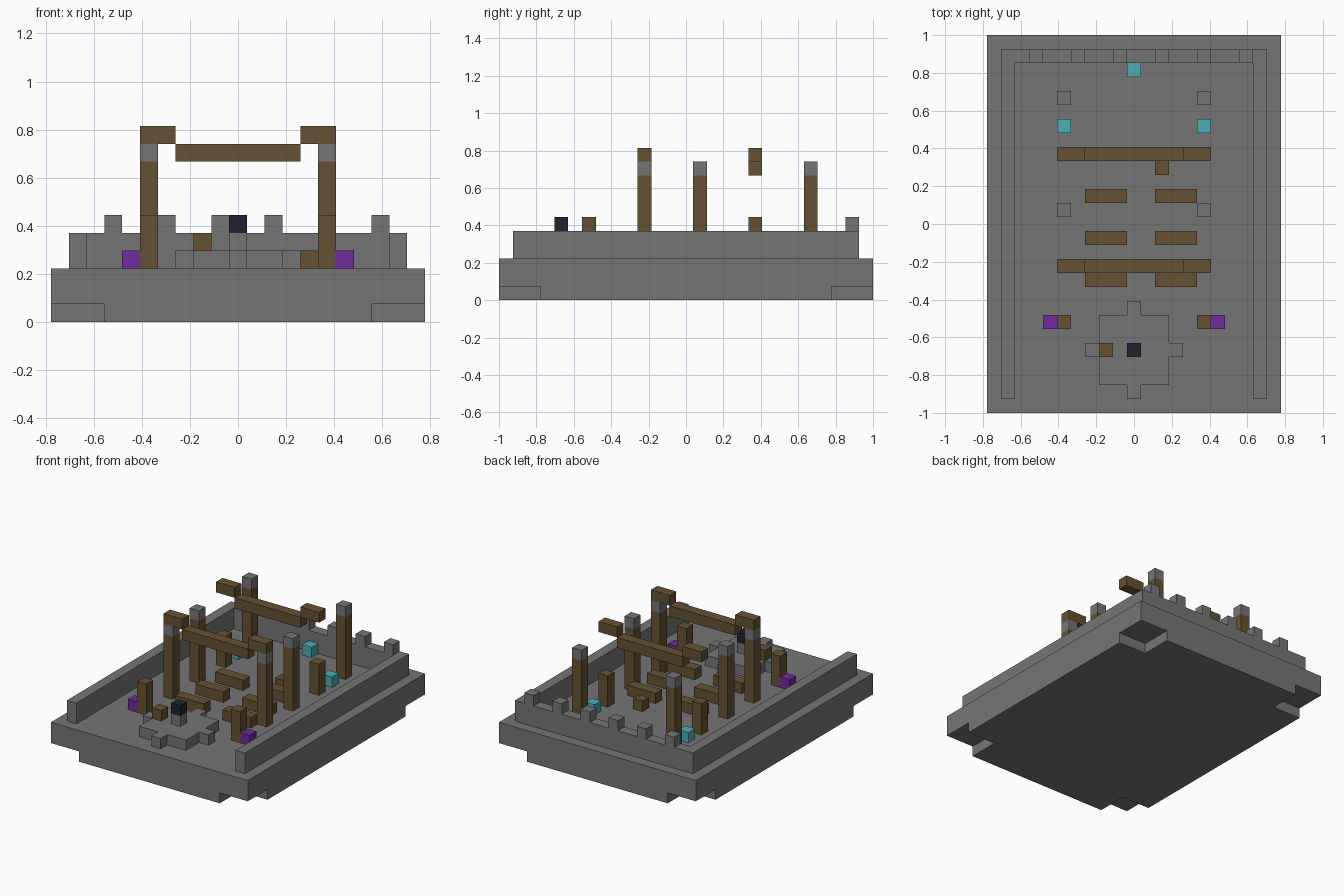
import bpy
import bmesh
from mathutils import Matrix, Vector

cube = bpy.data.objects.get("Cube")
if cube:
    bpy.data.objects.remove(cube, do_unlink=True)

U = 2 / 27  # one block


def material(name, srgb):
    color = [c / 12.92 if c <= 0.04045 else ((c + 0.055) / 1.055) ** 2.4 for c in srgb] + [1]
    mat = bpy.data.materials.new(name)
    mat.use_nodes = True
    mat.diffuse_color = color
    mat.node_tree.nodes["Principled BSDF"].inputs["Base Color"].default_value = color
    return mat


STONE = material("grey stone", (0.46, 0.46, 0.46))
WOOD = material("brown wood", (0.40, 0.32, 0.20))
PURPLE = material("purple", (0.44, 0.17, 0.61))
CYAN = material("cyan", (0.30, 0.68, 0.71))
DARK = material("dark stone", (0.13, 0.13, 0.18))


def finish(name, bm, mat):
    bmesh.ops.recalc_face_normals(bm, faces=bm.faces)
    mesh = bpy.data.meshes.new(name)
    bm.to_mesh(mesh)
    bm.free()
    mesh.materials.append(mat)
    obj = bpy.data.objects.new(name, mesh)
    bpy.context.collection.objects.link(obj)
    return obj


def box(name, mat, x, y, z):
    """Box over inclusive block ranges; a single number means one block."""
    spans = [s if isinstance(s, tuple) else (s, s) for s in (x, y, z)]
    size = [b - a + 1 for a, b in spans]
    mid = Vector([(a + b) / 2 for a, b in spans]) + Vector((0, 0, 0.5))
    bm = bmesh.new()
    bmesh.ops.create_cube(bm, size=1, matrix=Matrix.Translation(mid * U) @ Matrix.Diagonal([s * U for s in size] + [1]))
    return finish(name, bm, mat)


def slab(name, mat, outline, z0, z1, y_mid=0):
    """Extruded flat outline, in blocks."""
    bm = bmesh.new()
    face = bm.faces.new([bm.verts.new((x * U, (y + y_mid) * U, z0 * U)) for x, y in outline])
    ext = bmesh.ops.extrude_face_region(bm, geom=[face], use_keep_orig=True)
    top = [v for v in ext["geom"] if isinstance(v, bmesh.types.BMVert)]
    bmesh.ops.translate(bm, vec=(0, 0, (z1 - z0) * U), verts=top)
    return finish(name, bm, mat)


def four_way(q):
    """Mirror a quarter outline, running from +y to +x, into all quadrants."""
    return (q + [(x, -y) for x, y in reversed(q)]
            + [(-x, -y) for x, y in q] + [(-x, y) for x, y in reversed(q)])


# Stepped base with notched lower corners
slab("base_foot", STONE, four_way([(7.5, 13.5), (7.5, 10.5), (10.5, 10.5)]), 0, 1)
box("base_plate", STONE, (-10, 10), (-13, 13), (1, 2))

# Wall open at the front, with battlements at the back
half_wall = [(9.5, 12.5), (9.5, -12.5), (8.5, -12.5), (8.5, 11.5)]
slab("wall", STONE, half_wall + [(-x, y) for x, y in reversed(half_wall)], 3, 5)
for n, x in enumerate(range(-7, 9, 3)):
    box(f"battlement_{n + 1}", STONE, x, 12, 5)

# Round altar platform with its pedestal
slab("altar_platform", STONE, four_way([(0.5, 3.5), (0.5, 2.5), (2.5, 2.5), (2.5, 0.5), (3.5, 0.5)]), 3, 4, -9)
box("altar_pedestal", STONE, 0, -9, 4)
box("altar_top", DARK, 0, -9, 5)
box("altar_stool", WOOD, -2, -9, 4)

# Posts and ornaments on both sides
for side, s in (("left", 1), ("right", -1)):
    for y, place in ((-3, "front"), (1, "middle"), (9, "back")):
        box(f"{place}_{side}_post", WOOD, 5 * s, y, (3, 8))
        box(f"{place}_{side}_post_cap", STONE, 5 * s, y, 9)
    for y, place in ((-7, "front"), (5, "back")):
        box(f"{place}_{side}_short_post", WOOD, 5 * s, y, (3, 5))
    box(f"{side}_purple_block", PURPLE, 6 * s, -7, 3)
    box(f"{side}_cyan_block", CYAN, 5 * s, 7, 3)
    for y, place in ((-3, "front"), (5, "back")):
        box(f"{place}_{side}_beam_end", WOOD, tuple(sorted((4 * s, 5 * s))), y, 10)
box("back_cyan_block", CYAN, 0, 11, 3)

# Cross beams
for y, place in ((-3, "front"), (5, "back")):
    box(f"{place}_beam", WOOD, (-3, 3), y, 9)

# Two columns of benches and a single seat
for n, y in enumerate((-4, -1, 2)):
    box(f"right_bench_{n + 1}", WOOD, (-3, -1), y, 3)
    box(f"left_bench_{n + 1}", WOOD, (2, 4), y, 3)
box("single_seat", WOOD, 2, 4, 3)
